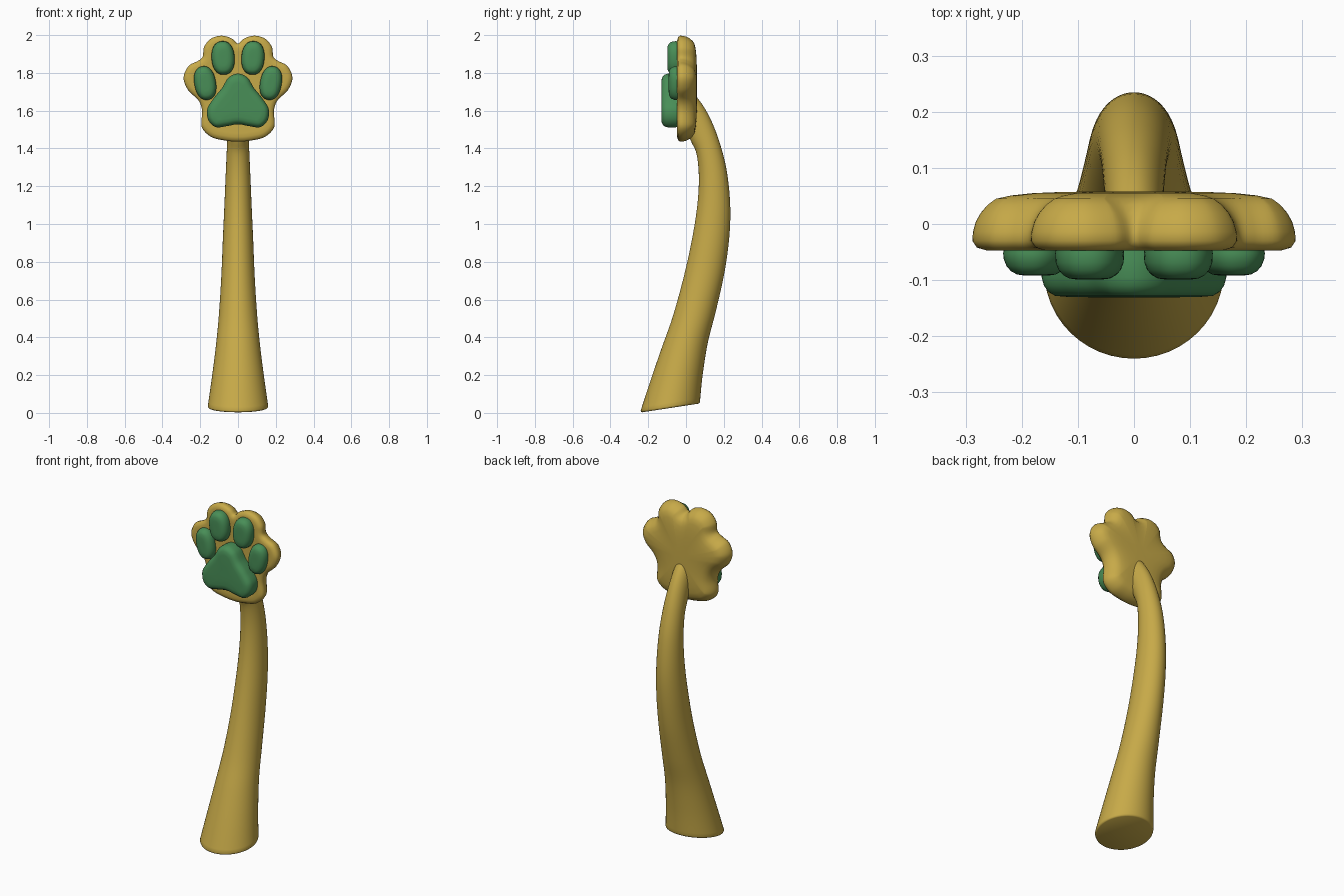
import bpy, bmesh, math
from mathutils import Vector

if "Cube" in bpy.data.objects:
    bpy.data.objects.remove(bpy.data.objects["Cube"])


def material(name, rgb):
    m = bpy.data.materials.new(name)
    m.diffuse_color = (*rgb, 1)
    m.use_nodes = True
    m.node_tree.nodes["Principled BSDF"].inputs["Base Color"].default_value = m.diffuse_color
    return m


GOLD = material("mustard gold", (0.57, 0.40, 0.065))
GREEN = material("leaf green", (0.065, 0.27, 0.095))


def catmull(points, steps, closed):
    """Smooth curve through points of any dimension."""
    n, out = len(points), []
    for i in range(n if closed else n - 1):
        idx = [i - 1, i, i + 1, i + 2]
        idx = [k % n if closed else min(max(k, 0), n - 1) for k in idx]
        p0, p1, p2, p3 = (points[k] for k in idx)
        for s in range(steps):
            t = s / steps
            out.append([0.5 * (2 * b + (c - a) * t + (2 * a - 5 * b + 4 * c - d) * t * t
                               + (3 * b - a - 3 * c + d) * t ** 3)
                        for a, b, c, d in zip(p0, p1, p2, p3)])
    if not closed:
        out.append(list(points[-1]))
    return out


def loft(name, rings, mat):
    """Skin a stack of rings and cap both ends."""
    bm = bmesh.new()
    vs = [[bm.verts.new(p) for p in r] for r in rings]
    n = len(vs[0])
    for a, b in zip(vs, vs[1:]):
        for i in range(n):
            j = (i + 1) % n
            bm.faces.new((a[i], a[j], b[j], b[i]))
    bm.faces.new(vs[0])
    bm.faces.new(vs[-1])
    bmesh.ops.recalc_face_normals(bm, faces=bm.faces)
    me = bpy.data.meshes.new(name)
    bm.to_mesh(me)
    bm.free()
    me.materials.append(mat)
    ob = bpy.data.objects.new(name, me)
    bpy.context.collection.objects.link(ob)
    bpy.ops.object.select_all(action='DESELECT')
    ob.select_set(True)
    bpy.context.view_layer.objects.active = ob
    bpy.ops.object.shade_smooth_by_angle(angle=math.radians(50))
    return ob


def cushion(name, outline, layers, centre, mat):
    """Stack copies of an (x, z) outline; each layer = (inset, scale, y)."""
    n = len(outline)
    pts = [Vector(p) for p in outline]
    area = sum(pts[i].cross(pts[(i + 1) % n]) for i in range(n))
    sign = 1 if area > 0 else -1
    inward = []
    for i in range(n):
        t = (pts[(i + 1) % n] - pts[i - 1]).normalized()
        inward.append(Vector((-t.y, t.x)) * sign)
    c = Vector(centre)
    rings = []
    for inset, scale, y in layers:
        ring = [c + (p + v * inset - c) * scale for p, v in zip(pts, inward)]
        rings.append([(q.x, y, q.y) for q in ring])
    return loft(name, rings, mat)


def mirrored(half):
    """Right half (top to bottom, ends on x = 0) to a closed outline."""
    return half + [(-x, z) for x, z in reversed(half[1:-1])]


# Paw: lobed outline, nearly flat front, domed back
paw = mirrored([(0, 1.955), (.033, 1.982), (.088, 1.997), (.145, 1.98), (.18, 1.936),
                (.187, 1.885), (.215, 1.862), (.262, 1.836), (.288, 1.775), (.265, 1.71),
                (.21, 1.655), (.19, 1.60), (.192, 1.515), (.145, 1.463), (.075, 1.443),
                (0, 1.436)])
cushion("paw", catmull(paw, 6, True),
        [(.05, .5, -.044), (.05, .9, -.045), (.045, 1, -.047), (.025, 1, -.047), (.008, 1, -.042),
         (0, 1, -.030), (.001, 1, -.014), (.006, 1, .004), (.015, 1, .020), (.027, 1, .034),
         (.042, 1, .045), (.046, .9, .051), (.048, .75, .055), (.048, .55, .057),
         (.048, .3, .058)], (0, 1.71), GOLD)

# Palm pad: rounded triangle with a notched base
pad = mirrored([(0, 1.796), (.05, 1.775), (.085, 1.72), (.127, 1.668), (.162, 1.61),
                (.157, 1.55), (.118, 1.513), (.06, 1.518), (0, 1.528)])
cushion("palm_pad", catmull(pad, 8, True),
        [(0.004, 1, -.03), (0, 1, -.06), (0, 1, -.095), (.004, 1, -.110), (.012, 1, -.121),
         (.024, 1, -.128), (.034, .9, -.130), (.034, .4, -.131)], (0, 1.62), GREEN)


# Toe pads: tilted eggs, two per side
def toe(name, cx, cz, hw, hh, tilt, front):
    outline = []
    for i in range(48):
        a = math.tau * i / 48
        u = hw * math.copysign(abs(math.cos(a)) ** .88, math.cos(a))
        v = hh * math.copysign(abs(math.sin(a)) ** .88, math.sin(a))
        outline.append((cx + u * math.cos(tilt) + v * math.sin(tilt),
                        cz - u * math.sin(tilt) + v * math.cos(tilt)))
    cushion(name, outline,
            [(.004, 1, -.03), (0, 1, -.052), (.001, 1, front + .030), (.006, 1, front + .017),
             (.014, 1, front + .008), (.025, 1, front + .002), (.03, .7, front),
             (.03, .3, front)], (cx, cz), GREEN)


for side, s in (("right", 1), ("left", -1)):
    toe("inner_toe_" + side, s * .079, 1.879, .061, .089, s * .07, -.099)
    toe("outer_toe_" + side, s * .174, 1.746, .057, .09, s * .18, -.092)

# Handle: each row = front y, z, back y, z, half width
rows = [(-.240, .012, .074, .060, .160), (-.19, .165, .088, .20, .139),
        (-.13, .34, .115, .37, .117), (-.07, .51, .157, .535, .101),
        (-.012, .72, .203, .74, .088), (.032, .92, .229, .93, .080),
        (.06, 1.10, .234, 1.10, .072), (.068, 1.25, .216, 1.28, .065),
        (.056, 1.37, .180, 1.425, .059), (.028, 1.435, .137, 1.54, .055),
        (.0, 1.50, .090, 1.627, .052), (-.02, 1.58, .035, 1.70, .048)]
rings = []


def handle_ring(row, shrink=1.0, drop=0.0):
    fy, fz, by, bz, hw = row
    c = Vector((0, (fy + by) / 2, (fz + bz) / 2 - drop))
    d = Vector((0, (by - fy) / 2, (bz - fz) / 2))
    return [c - d * (math.cos(a) * shrink) + Vector((hw * math.sin(a) * shrink, 0, 0))
            for a in (math.tau * i / 48 for i in range(48))]


rings.append(handle_ring(rows[0], .95, .010))
rings.append(handle_ring(rows[0], .985, .007))
rings += [handle_ring(r) for r in catmull(rows, 5, False)]
loft("handle", rings, GOLD)
